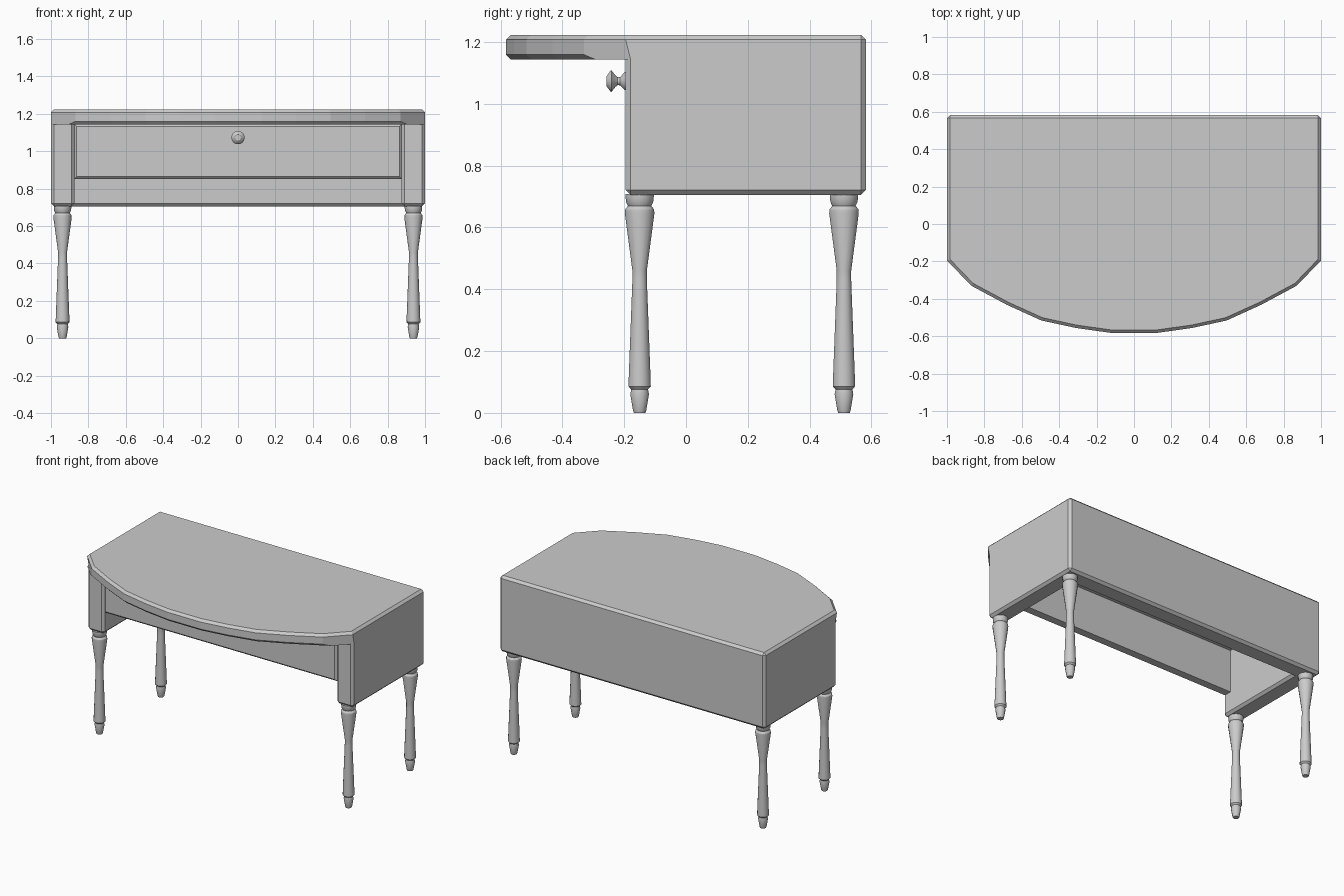
import bpy, bmesh, math
from mathutils import Matrix

if "Cube" in bpy.data.objects:
    bpy.data.objects.remove(bpy.data.objects["Cube"])

TOP, SLAB, LOW = 1.223, 1.143, 0.705      # heights: top, slab underside, body underside
FRONT, BACK, T = -0.195, 0.582, 0.125     # body depth limits and panel thickness
BEV = 0.016


def finish(name, bm):
    bmesh.ops.recalc_face_normals(bm, faces=bm.faces)
    me = bpy.data.meshes.new(name)
    bm.to_mesh(me)
    bm.free()
    ob = bpy.data.objects.new(name, me)
    bpy.context.collection.objects.link(ob)
    return ob


def lathe(name, profile, sides, matrix):
    """Revolve a (radius, height) profile around z, closed at both ends."""
    bm = bmesh.new()
    rings = [[bm.verts.new((r * math.cos(2 * math.pi * i / sides),
                            r * math.sin(2 * math.pi * i / sides), z))
              for i in range(sides)] for r, z in profile]
    for a, b in zip(rings, rings[1:]):
        for i in range(sides):
            j = (i + 1) % sides
            bm.faces.new((a[i], a[j], b[j], b[i]))
    bm.faces.new(rings[0])
    bm.faces.new(rings[-1])
    bm.transform(matrix)
    ob = finish(name, bm)
    bpy.ops.object.select_all(action='DESELECT')
    bpy.context.view_layer.objects.active = ob
    ob.select_set(True)
    bpy.ops.object.shade_smooth_by_angle(angle=math.radians(31))
    return ob


# Desk body: bow-fronted top with a U of side and back panels drawn down from it
bm = bmesh.new()
half = [(0.125, -0.582), (0.31, -0.556), (0.495, -0.516), (0.68, -0.432), (0.87, -0.33)]
arc = [(-x, y) for x, y in reversed(half)] + half
V = lambda pts, z: [bm.verts.new((x, y, z)) for x, y in pts]
corners = [(1, FRONT), (1, BACK), (-1, BACK), (-1, FRONT)]
inner = [(-1 + T, FRONT), (-1 + T, BACK - T), (1 - T, BACK - T), (1 - T, FRONT)]
top = V(arc + corners, TOP)
under = V(arc + corners, SLAB)
rim = V(inner, SLAB)
bm.faces.new(top)
n, k = len(top), len(arc)
for i in range(n):
    j = (i + 1) % n
    bm.faces.new((top[i], top[j], under[j], under[i]))
bm.faces.new(under[:k] + [under[k]] + rim[::-1] + [under[-1]])
u_top = under[k:] + rim
u_low = V(corners + inner, LOW)
for i in range(8):
    j = (i + 1) % 8
    bm.faces.new((u_top[i], u_top[j], u_low[j], u_low[i]))
bm.faces.new(u_low)
bmesh.ops.recalc_face_normals(bm, faces=bm.faces)
# Merge the flush slab and panel walls on the sides and back
seams = [e for e in bm.edges if all(abs(v.co.z - SLAB) < 1e-4 for v in e.verts)
         and e.calc_face_angle(1) < 0.01]
bmesh.ops.dissolve_edges(bm, edges=seams, use_verts=True)


def chamfered(e):
    a, b = (v.co for v in e.verts)
    at = lambda z: abs(a.z - z) < 1e-4 and abs(b.z - z) < 1e-4
    upright = abs(a.x - b.x) + abs(a.y - b.y) < 1e-4
    if at(TOP) or at(LOW):
        return True
    if at(SLAB):                              # underside of the bow only
        return max(a.y, b.y) < -0.32
    if upright and a.y > 0.5:                 # back corners
        return True
    return upright and abs(a.y - FRONT) < 1e-4 and min(a.z, b.z) < 1


bmesh.ops.bevel(bm, geom=[e for e in bm.edges if chamfered(e)], offset=BEV,
                offset_type='OFFSET', segments=1, profile=0.5, affect='EDGES',
                clamp_overlap=True)
finish("desk_body", bm)

# Drawer front, chamfered around its outer face
bm = bmesh.new()
bmesh.ops.create_cube(bm, size=1, matrix=Matrix.Translation((0, -0.16, 0.998))
                      @ Matrix.Diagonal((1.75, 0.065, 0.292, 1)))
y0 = min(v.co.y for v in bm.verts)
bmesh.ops.bevel(bm, geom=[e for e in bm.edges if all(v.co.y < y0 + 1e-4 for v in e.verts)],
                offset=0.012, segments=1, profile=0.5, affect='EDGES')
finish("drawer_front", bm)

# Drawer knob
knob = [(0.031, 0), (0.029, 0.008), (0.014, 0.022), (0.013, 0.03), (0.02, 0.038),
        (0.036, 0.05), (0.034, 0.054), (0.016, 0.066)]
lathe("drawer_knob", knob, 14, Matrix.Translation((0, -0.191, 1.073))
      @ Matrix.Rotation(math.pi / 2, 4, 'X'))

# Turned legs
leg = [(0.019, 0), (0.022, 0.008), (0.031, 0.06), (0.028, 0.076), (0.037, 0.086),
       (0.036, 0.12), (0.024, 0.43), (0.024, 0.46), (0.049, 0.645), (0.048, 0.658),
       (0.039, 0.67), (0.045, 0.682), (0.047, 0.70), (0.047, 0.708)]
for side, x in (("left", -0.938), ("right", 0.938)):
    for end, y in (("front", -0.15), ("back", 0.511)):
        lathe(f"{end}_{side}_leg", leg, 14, Matrix.Translation((x, y, 0)))
